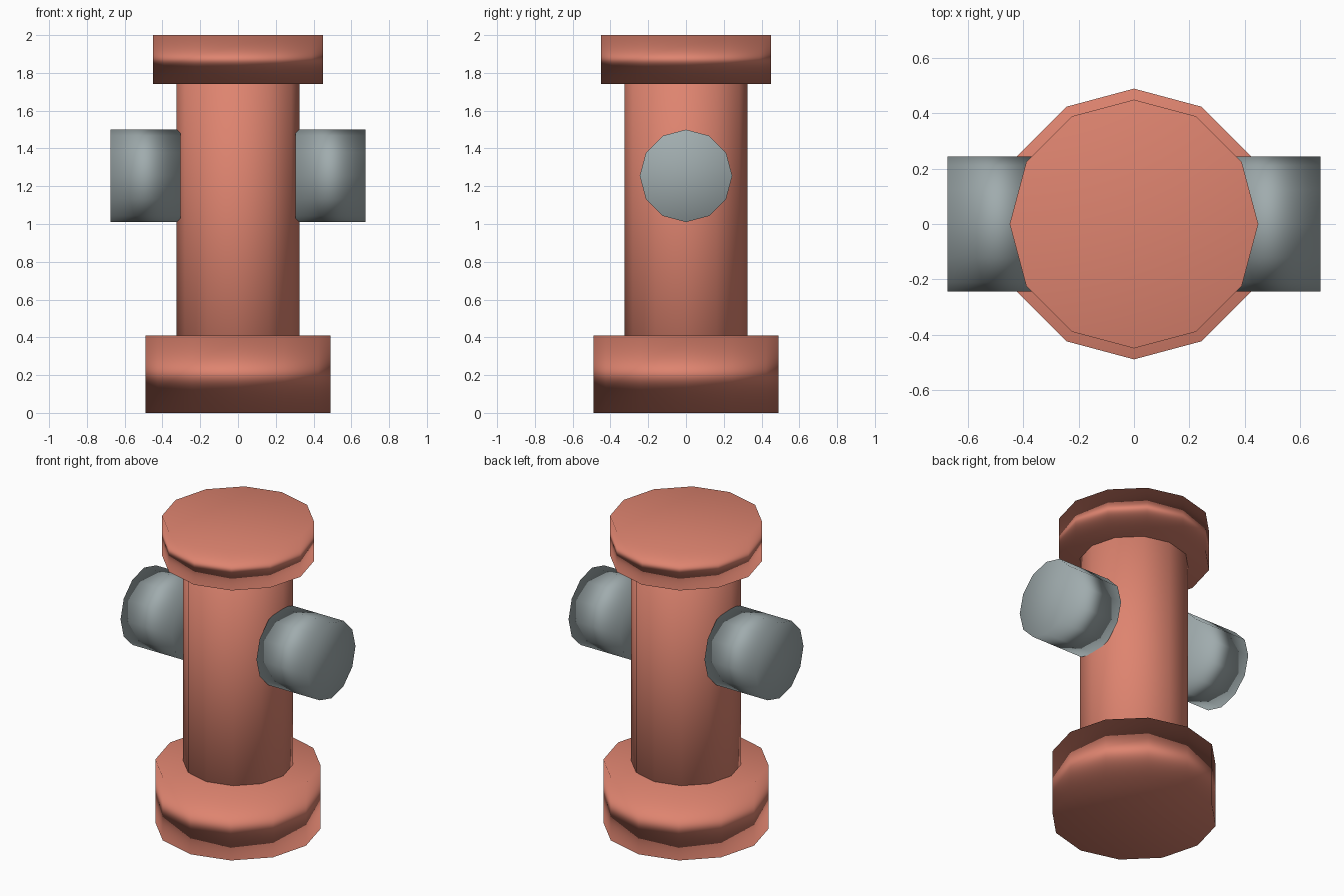
import bpy
from math import pi

cube = bpy.data.objects.get("Cube")
if cube:
    bpy.data.objects.remove(cube, do_unlink=True)

SIDES = 12


def make_material(name, rgb):
    mat = bpy.data.materials.new(name)
    mat.use_nodes = True
    color = (*rgb, 1.0)
    mat.diffuse_color = color
    bsdf = next(n for n in mat.node_tree.nodes if n.type == 'BSDF_PRINCIPLED')
    bsdf.inputs["Base Color"].default_value = color
    return mat


def cylinder(name, mat, radius, length, location, rotation=(0, 0, 0)):
    """Twelve-sided cylinder, smooth over its rims with area-weighted normals."""
    bpy.ops.mesh.primitive_cylinder_add(
        vertices=SIDES, radius=radius, depth=length,
        location=location, rotation=rotation)
    obj = bpy.context.object
    obj.name = name
    obj.data.materials.append(mat)
    bpy.ops.object.shade_smooth()
    normals = obj.modifiers.new("Soft rims", 'WEIGHTED_NORMAL')
    normals.mode = 'FACE_AREA'
    normals.keep_sharp = False
    return obj


def upright(name, mat, radius, bottom, top):
    return cylinder(name, mat, radius, top - bottom, (0, 0, (bottom + top) / 2))


red = make_material("coral red", (0.73, 0.23, 0.16))
gray = make_material("steel gray", (0.35, 0.41, 0.42))

# Upright column: wide foot, barrel running into foot and lid, flat lid
upright("base", red, 0.49, 0.0, 0.41)
upright("barrel", red, 0.325, 0.2, 1.87)
upright("top_cap", red, 0.45, 1.74, 2.0)

# Side outlets, one on each side of the barrel
for side, label in ((1, "left"), (-1, "right")):
    cylinder(label + "_outlet", gray, 0.245, 0.37,
             (side * 0.49, 0, 1.255), (0, pi / 2, 0))
